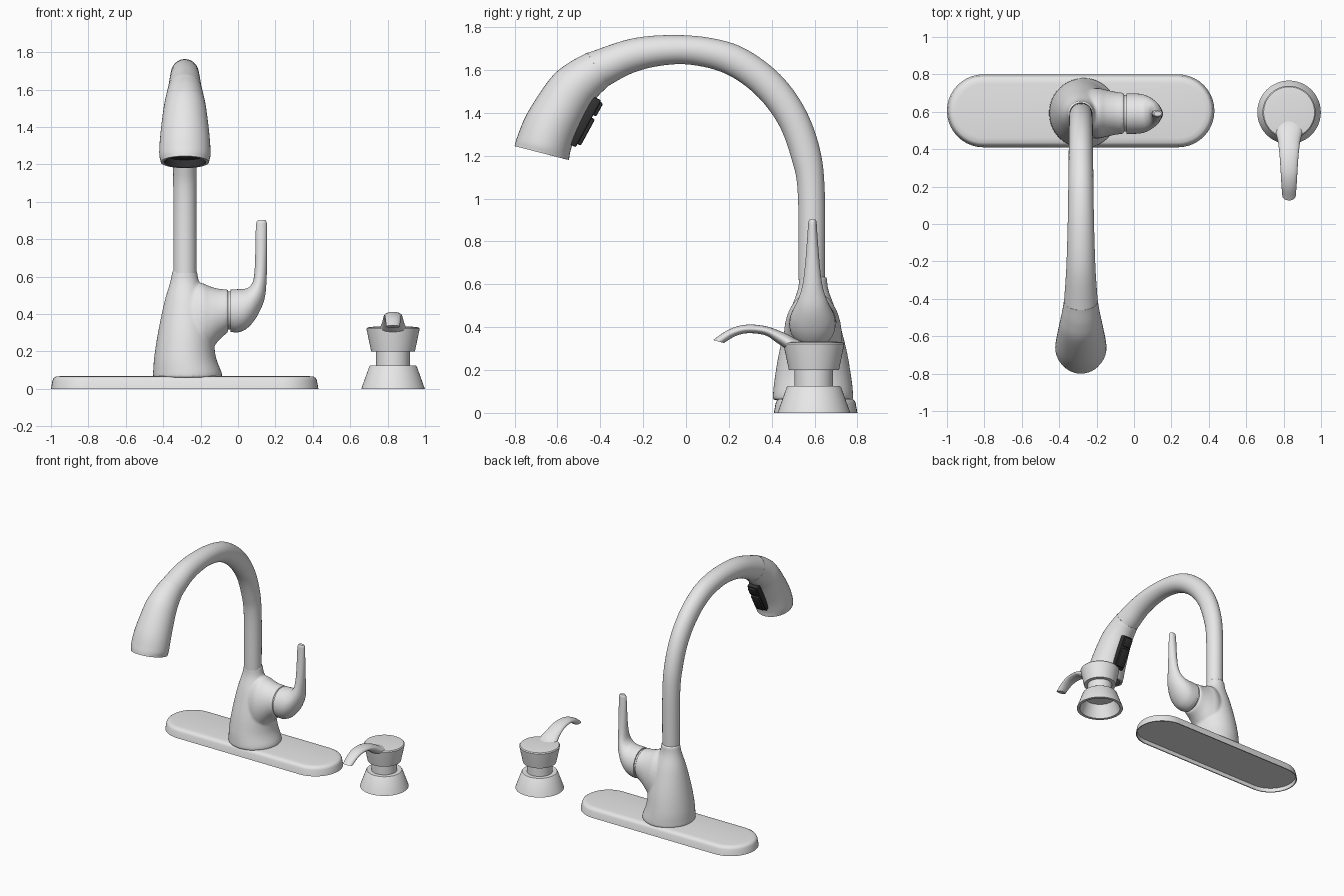
import bpy, bmesh, math
from mathutils import Vector, Matrix

if "Cube" in bpy.data.objects:
    bpy.data.objects.remove(bpy.data.objects["Cube"])


def material(name, v):
    m = bpy.data.materials.new(name)
    m.diffuse_color = (v, v, v, 1)
    m.use_nodes = True
    m.node_tree.nodes["Principled BSDF"].inputs["Base Color"].default_value = m.diffuse_color
    return m


METAL = material("brushed_metal", 0.8)
BLACK = material("black_plastic", 0.03)


def finish(name, bm, mats, angle=35):
    bmesh.ops.recalc_face_normals(bm, faces=bm.faces)
    me = bpy.data.meshes.new(name)
    bm.to_mesh(me)
    bm.free()
    for m in mats:
        me.materials.append(m)
    me.polygons.foreach_set("use_smooth", [True] * len(me.polygons))
    me.set_sharp_from_angle(angle=math.radians(angle))
    ob = bpy.data.objects.new(name, me)
    bpy.context.collection.objects.link(ob)
    return ob


def spline(keys, sub):
    """Catmull-Rom resampling of section tuples."""
    pts = [Vector(k) for k in keys]
    out = []
    for i in range(len(pts) - 1):
        p1, p2 = pts[i], pts[i + 1]
        p0 = pts[i - 1] if i else p1 * 2 - p2
        p3 = pts[i + 2] if i + 2 < len(pts) else p2 * 2 - p1
        for s in range(sub):
            t = s / sub
            out.append(0.5 * (2 * p1 + (p2 - p0) * t + (2 * p0 - 5 * p1 + 4 * p2 - p3) * t * t
                              + (3 * p1 - p0 - 3 * p2 + p3) * t ** 3))
    return out + [pts[-1]]


def bridge(bm, loops):
    """Skin closed loops of points and cap both ends; returns face rings and caps."""
    rings = [[bm.verts.new(p) for p in lp] for lp in loops]
    n = len(rings[0])
    bands = [[bm.faces.new((r[i], r[(i + 1) % n], q[(i + 1) % n], q[i])) for i in range(n)]
             for r, q in zip(rings, rings[1:])]
    return bands, bm.faces.new(rings[0]), bm.faces.new(rings[-1])


def loft(bm, keys, place, sub=6, tail=(), n=40):
    """Elliptical sections: (a_u, a_v, b_u, b_v, half width across)."""
    loops = []
    for au, av, bu, bv, w in spline(keys, sub) + list(tail):
        ring = []
        for i in range(n):
            t = math.tau * i / n
            c = math.cos(t) / 2
            ring.append(place((au + bu) / 2 + (au - bu) * c, (av + bv) / 2 + (av - bv) * c,
                              w * math.sin(t)))
        loops.append(ring)
    return bridge(bm, loops)


def side_plane(x):       # sections drawn in the y-z plane
    return lambda u, v, t: (x + t, u, v)


def front_plane(y):      # sections drawn in the x-z plane
    return lambda u, v, t: (u, y + t, v)


# Deck plate: stadium outline with rounded top edge, hollow below
def stadium(inset, z, n=20):
    r, out = 0.195 - inset, []
    for side in (1, -1):
        for i in range(n + 1):
            t = -math.pi / 2 + math.pi * i / n
            out.append((-0.285 + side * (0.52 + r * math.cos(t)), 0.605 + side * r * math.sin(t), z))
    return out


bm = bmesh.new()
bridge(bm, [stadium(*p) for p in (
    (0.01, 0.03), (0.008, 0), (0, 0), (0.008, 0.045), (0.014, 0.058), (0.025, 0.065), (0.05, 0.068))])
finish("deck_plate", bm, [METAL])

# Body with side branch, blended together
bm = bmesh.new()
loft(bm, [(-.455, .06, -.085, .06, .187), (-.454, .09, -.088, .09, .187), (-.448, .17, -.118, .17, .178),
          (-.428, .3, -.135, .3, .155), (-.395, .46, -.165, .46, .112), (-.363, .57, -.207, .57, .073),
          (-.35, .635, -.22, .635, .064)], front_plane(.593))
loft(bm, [(-.27, .12, -.27, .55, .12), (-.2, .15, -.2, .567, .135), (-.15, .2, -.15, .548, .126),
          (-.1, .262, -.1, .535, .115), (-.052, .305, -.052, .532, .109)], front_plane(.592))
body = finish("faucet_body", bm, [METAL])
mod = body.modifiers.new("blend", 'REMESH')
mod.mode = 'VOXEL'
mod.voxel_size = 0.008
mod.use_smooth_shade = True
mod = body.modifiers.new("soften", 'SMOOTH')
mod.factor = 0.5
mod.iterations = 6

# Narrow ring between body and handle
bm = bmesh.new()
loft(bm, [(-.08, .318, -.08, .52, .098), (-.03, .318, -.03, .52, .098)], front_plane(.592), sub=1)
finish("handle_ring", bm, [METAL])

# Lever handle: round bulb sweeping up into a thin lever
bm = bmesh.new()
loft(bm, [(-.04, .305, -.04, .53, .108), (0, .302, 0, .533, .108), (.05, .325, .035, .535, .104),
          (.1, .385, .06, .545, .09), (.14, .475, .08, .575, .066), (.152, .57, .088, .625, .046),
          (.155, .7, .092, .71, .033), (.155, .85, .095, .85, .022), (.153, .89, .099, .89, .019),
          (.146, .902, .106, .902, .013)], front_plane(.59))
finish("lever_handle", bm, [METAL])

# Gooseneck spout
bm = bmesh.new()
loft(bm, [(.648, .62, .525, .62, .062), (.648, 1.02, .522, 1.02, .062), (.625, 1.23, .494, 1.18, .063),
          (.555, 1.42, .43, 1.35, .064), (.438, 1.58, .32, 1.49, .065), (.275, 1.70, .18, 1.585, .067),
          (.112, 1.75, .02, 1.625, .069), (-.075, 1.763, -.12, 1.62, .073),
          (-.26, 1.745, -.25, 1.586, .079), (-.46, 1.68, -.365, 1.525, .09)], side_plane(-.284))
finish("gooseneck_spout", bm, [METAL])

# Spray head with recessed black nozzle
bm = bmesh.new()
bands, _, end = loft(bm, [(-.461, 1.681, -.364, 1.524, .0905), (-.553, 1.63, -.409, 1.48, .102),
                          (-.634, 1.56, -.45, 1.425, .115), (-.74, 1.40, -.512, 1.3, .132),
                          (-.787, 1.29, -.539, 1.222, .137), (-.80, 1.245, -.546, 1.18, .129)],
                     side_plane(-.284),
                     tail=[(-.783, 1.241, -.563, 1.184, .112), (-.773, 1.281, -.553, 1.224, .112)])
for f in bands[-1] + [end]:
    f.material_index = 1
finish("spray_head", bm, [METAL, BLACK])

# Spray buttons on the inner side of the head
turn = Matrix.Rotation(math.atan2(-.877, -.48), 4, 'X')
for name, y, z, size in (("button_plate", -.475, 1.359, (.085, .25, .045)),
                         ("upper_button", -.425, 1.425, (.068, .07, .05)),
                         ("lower_button", -.48, 1.32, (.068, .14, .05))):
    bm = bmesh.new()
    bmesh.ops.create_cube(bm, size=1)
    bmesh.ops.scale(bm, vec=size, verts=bm.verts)
    bmesh.ops.bevel(bm, geom=bm.edges[:], offset=.008, segments=2, affect='EDGES', profile=.5)
    bm.transform(Matrix.Translation((-.284, y, z)) @ turn)
    finish(name, bm, [BLACK])


# Soap dispenser: turned base, neck and cap
def turned(name, profile, n=48):
    bm = bmesh.new()
    bridge(bm, [[(.829 + r * math.cos(math.tau * i / n), .597 + r * math.sin(math.tau * i / n), z)
                 for i in range(n)] for r, z in profile])
    finish(name, bm, [METAL])


turned("dispenser_base", [(.1, .1), (.115, .1), (.148, 0), (.17, 0), (.127, .12), (.122, .125), (.08, .125)])
turned("dispenser_neck", [(.09, .11), (.09, .21)])
turned("dispenser_cap", [(.08, .2), (.117, .2), (.141, .315), (.142, .322), (.136, .329), (.1, .333)])

# Dispenser spout
bm = bmesh.new()
loft(bm, [(.58, .325, .55, .28, .085), (.52, .342, .485, .29, .075), (.46, .373, .428, .325, .06),
          (.37, .405, .37, .362, .051), (.275, .411, .29, .372, .045), (.196, .387, .23, .358, .041),
          (.126, .34, .177, .326, .036)], side_plane(.829), n=32)
finish("dispenser_spout", bm, [METAL])
